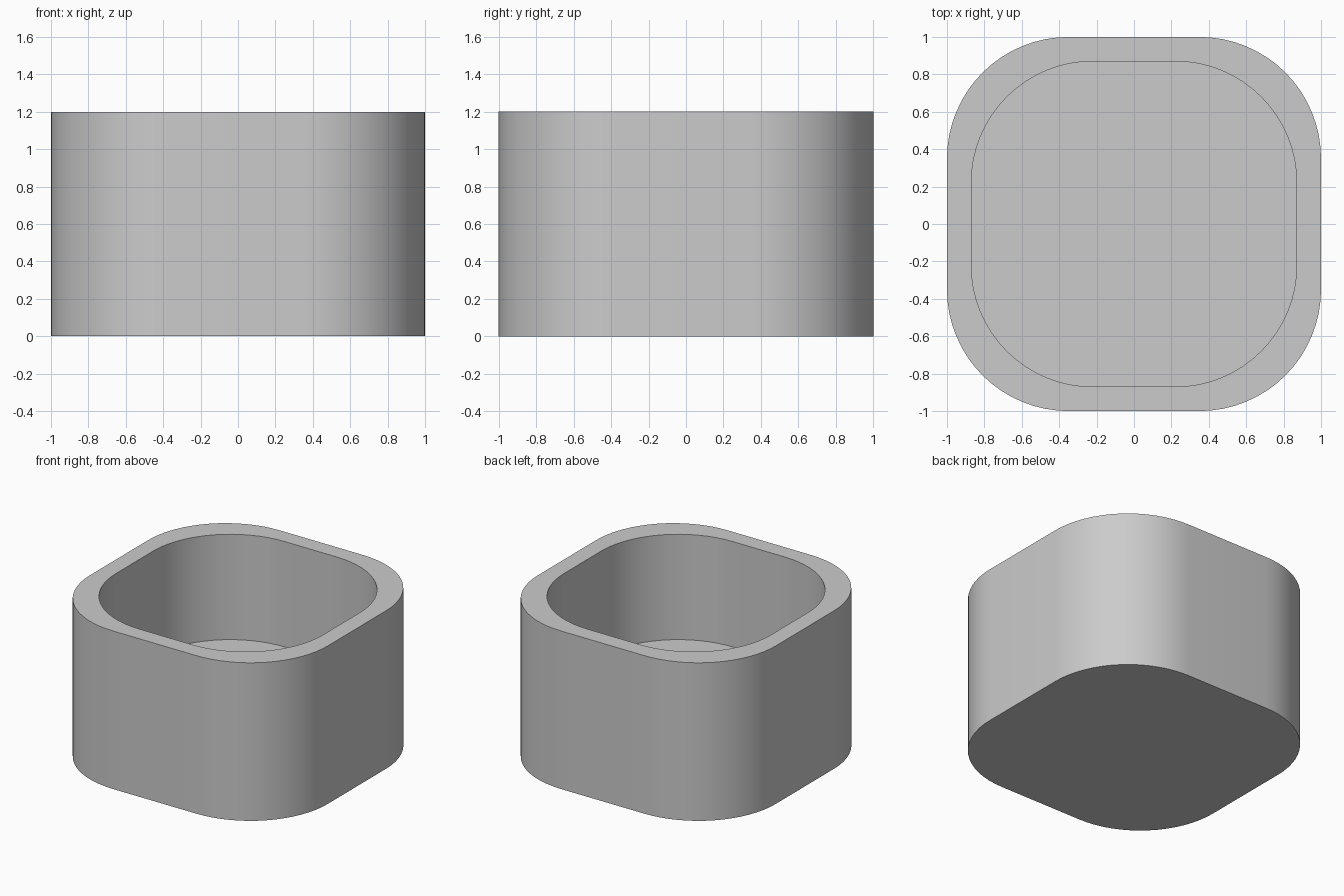
import bpy, bmesh
from math import cos, sin, pi

cube = bpy.data.objects.get("Cube")
if cube:
    bpy.data.objects.remove(cube, do_unlink=True)

HEIGHT, FLOOR = 1.2, 0.4
OUTER, INNER, RADIUS = 1.0, 0.87, 0.65
STEPS = 16

grey = bpy.data.materials.new("plain grey")
grey.use_nodes = True
colour = (0.6, 0.6, 0.6, 1)
grey.diffuse_color = colour
grey.node_tree.nodes["Principled BSDF"].inputs["Base Color"].default_value = colour


def rounded_square(bm, half, z):
    """Ring of vertices around a square with rounded corners."""
    c = half - RADIUS
    ring = []
    for quarter, (sx, sy) in enumerate([(1, 1), (-1, 1), (-1, -1), (1, -1)]):
        for i in range(STEPS + 1):
            a = (quarter + i / STEPS) * pi / 2
            ring.append(bm.verts.new((sx * c + RADIUS * cos(a),
                                      sy * c + RADIUS * sin(a), z)))
    return ring


def bridge(bm, a, b):
    for i in range(len(a)):
        j = (i + 1) % len(a)
        bm.faces.new((a[i], a[j], b[j], b[i]))


# Open container: underside, outer wall, rim, inner wall, raised floor
bm = bmesh.new()
rings = [rounded_square(bm, half, z) for half, z in
         [(OUTER, 0), (OUTER, HEIGHT), (INNER, HEIGHT), (INNER, FLOOR)]]
for lower, upper in zip(rings, rings[1:]):
    bridge(bm, lower, upper)
bm.faces.new(rings[0][::-1])
bm.faces.new(rings[-1])
bmesh.ops.recalc_face_normals(bm, faces=bm.faces)

mesh = bpy.data.meshes.new("container")
bm.to_mesh(mesh)
bm.free()
mesh.materials.append(grey)
container = bpy.data.objects.new("container", mesh)
bpy.context.collection.objects.link(container)

# Smooth corners, sharp rims
bpy.ops.object.select_all(action='DESELECT')
container.select_set(True)
bpy.context.view_layer.objects.active = container
bpy.ops.object.shade_smooth_by_angle()
